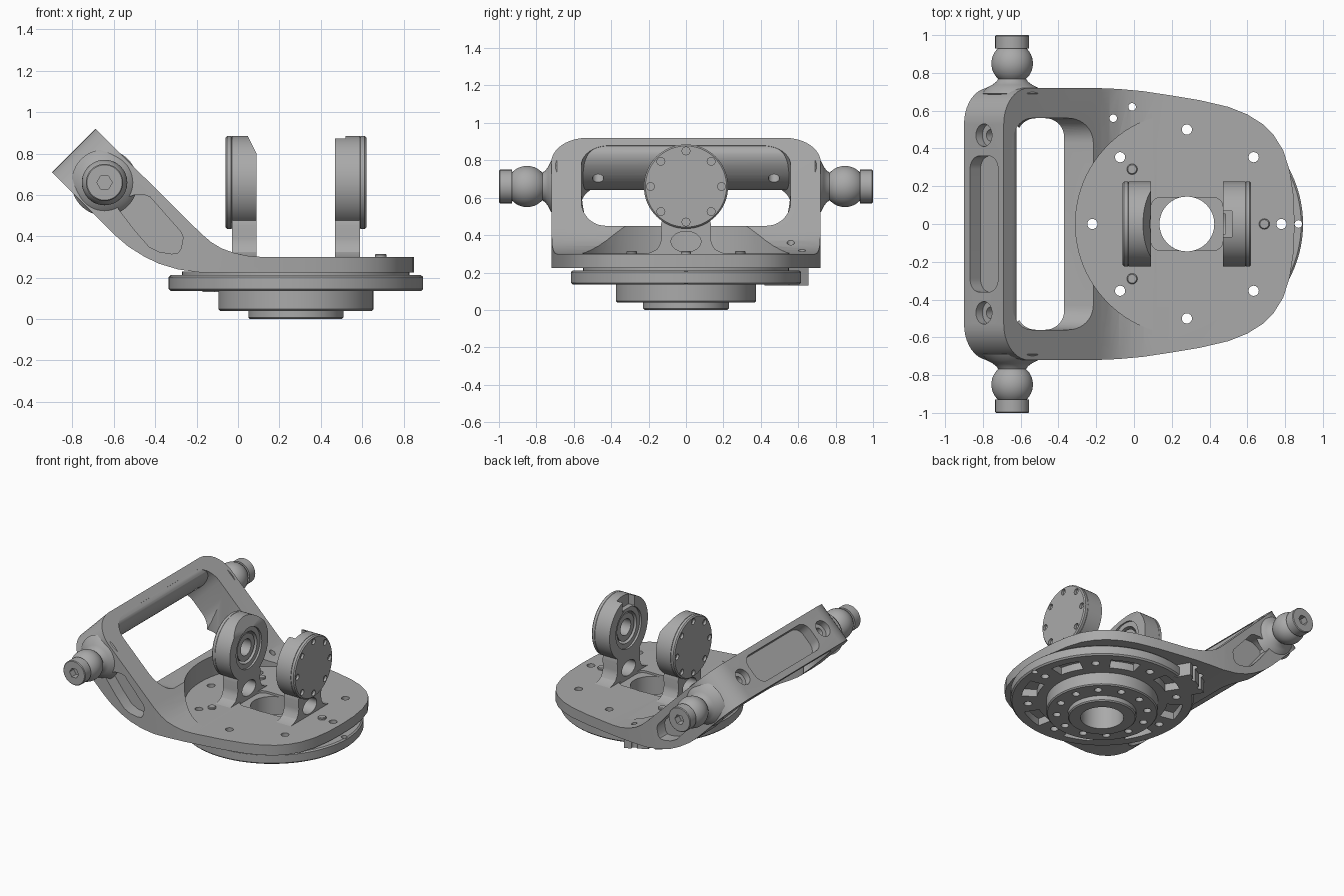
import bpy, bmesh
from math import sin, cos, pi, radians
from mathutils import Vector, Matrix

if "Cube" in bpy.data.objects:
    bpy.data.objects.remove(bpy.data.objects["Cube"])

metal = bpy.data.materials.new("machined grey")
metal.use_nodes = True
GREY = (0.40, 0.40, 0.40, 1)
metal.diffuse_color = GREY
metal.node_tree.nodes["Principled BSDF"].inputs["Base Color"].default_value = GREY

# Axes: S runs down the sloped handle, N is square to its face
X, Y, Z = Vector((1, 0, 0)), Vector((0, 1, 0)), Vector((0, 0, 1))
S, N = (X - Z).normalized(), (X + Z).normalized()
CX = 0.28          # turning axis of the base
LUG_Z = 0.66       # pivot height


def finish(name, bm):
    bmesh.ops.recalc_face_normals(bm, faces=bm.faces)
    mesh = bpy.data.meshes.new(name)
    bm.to_mesh(mesh)
    bm.free()
    obj = bpy.data.objects.new(name, mesh)
    bpy.context.collection.objects.link(obj)
    mesh.materials.append(metal)
    return obj


def prism(name, pts, u, v, a, b):
    """Extrude a 2D outline in the u, v plane from a to b along u x v."""
    bm, w = bmesh.new(), u.cross(v)
    face = bm.faces.new([bm.verts.new(u * p + v * q + w * a) for p, q in pts])
    new = bmesh.ops.extrude_face_region(bm, geom=[face])["geom"]
    bmesh.ops.translate(bm, vec=w * (b - a), verts=[g for g in new if isinstance(g, bmesh.types.BMVert)])
    return finish(name, bm)


def lathe(name, profile, origin, axis, steps=64):
    """Spin (radius, height) points about an axis."""
    bm = bmesh.new()
    side = X if abs(axis.x) < 0.5 else Y
    vs = [bm.verts.new(origin + side * r + axis * h) for r, h in profile]
    es = [bm.edges.new(p) for p in zip(vs, vs[1:])]
    bmesh.ops.spin(bm, geom=vs + es, cent=origin, axis=axis, angle=2 * pi, steps=steps)
    bmesh.ops.remove_doubles(bm, verts=bm.verts, dist=0.0005)
    return finish(name, bm)


def arc(p, q, rx, ry=None, a=0, b=360, n=32):
    ry = ry or rx
    count = n if b - a == 360 else n + 1
    return [(p + rx * cos(radians(a + (b - a) * i / n)),
             q + ry * sin(radians(a + (b - a) * i / n))) for i in range(count)]


def rounded(p0, p1, q0, q1, r):
    return (arc(p1 - r, q1 - r, r, a=0, b=90, n=10) + arc(p0 + r, q1 - r, r, a=90, b=180, n=10)
            + arc(p0 + r, q0 + r, r, a=180, b=270, n=10) + arc(p1 - r, q0 + r, r, a=270, b=360.001, n=10))


def combine(obj, tool, op="DIFFERENCE"):
    mod = obj.modifiers.new("cut", "BOOLEAN")
    mod.operation, mod.solver, mod.object = op, "EXACT", tool
    graph = bpy.context.evaluated_depsgraph_get()
    mesh = bpy.data.meshes.new_from_object(obj.evaluated_get(graph))
    obj.modifiers.clear()
    obj.data = mesh
    bpy.data.objects.remove(tool)


def drill(obj, p, q, r, u, v, a, b, n=24):
    combine(obj, prism("drill", arc(p, q, r, n=n), u, v, a, b))


def ring(r, count, start=0):
    return [(r * cos(start + 2 * pi * i / count), r * sin(start + 2 * pi * i / count)) for i in range(count)]


# Yoke: side profile trimmed by the plan outline and the rounded handle outline
side = [(-.69, .92), (-.9, .71), (-.6, .41), (-.53, .35), (-.45, .3), (-.38, .267), (-.29, .24),
        (-.18, .225), (.95, .225), (.95, .3), (.12, .3), (.05, .305), (-.02, .32), (-.08, .342),
        (-.13, .372), (-.18, .415)]
yoke = prism("yoke", side, X, Z, -.8, .8)
half = [(.845, .15), (.825, .28), (.79, .39), (.74, .47), (.68, .53), (.6, .58), (.5, .62), (.35, .655),
        (.2, .68), (.05, .703), (-.08, .715), (-.2, .72), (-1.2, .72)]
plan = [(.85, 0)] + half + [(x, -y) for x, y in reversed(half)]
combine(yoke, prism("plan", plan, X, Y, -.1, 1.2), "INTERSECT")
combine(yoke, prism("corners", rounded(-1.138, 2, -.721, .721, .19), S, Y, -2, 2), "INTERSECT")

# Hand opening, lowered cross rim and round floor
combine(yoke, prism("slot", rounded(-1.08, -.69, -.56, .56, .15), S, Y, -.5, .5))
combine(yoke, prism("drop", rounded(-.62, -.37, -.56, .56, .1), X, Y, .1, 1.2))
combine(yoke, prism("rim", rounded(-.56, .56, .45, 1.2, .13), Y, Z, -.5, .05))
combine(yoke, prism("floor", arc(CX, 0, .59, n=96), X, Y, .301, 1.2))

# Rounded grip, with back pocket and screw seats
grip = [(-1.1, -.13)] + arc(-1.06, .0145, .08, .147, -90, 90, 20) + [(-1.1, .16)]
combine(yoke, prism("grip", grip, S, N, -.6, .6), "UNION")
combine(yoke, prism("back_pocket", rounded(-.36, .36, -.09, .12, .07), Y, N, -1.3, -1.06))
for k in (-1, 1):
    drill(yoke, k * .47, .0145, .06, Y, N, -1.3, -1.09)
    drill(yoke, k * .47, .0145, .03, Y, N, -1.3, -.9)

# Side pockets in the arms
pocket = [(-.58, .535), (-.575, .56), (-.53, .59), (-.5, .6), (-.45, .6), (-.425, .59), (-.275, .42),
          (-.265, .395), (-.275, .34), (-.29, .32), (-.32, .315), (-.38, .325), (-.43, .35), (-.5, .43)]
for a, b in ((-.9, -.63), (.63, .9)):
    combine(yoke, prism("arm_pocket", pocket, X, Z, a, b))

# Stacked round base with a through bore
base = lathe("base_flange", [(.145, 0), (.222, 0), (.23, .008), (.23, .04), (.367, .04), (.375, .048),
             (.375, .135), (.605, .135), (.615, .145), (.615, .203), (.605, .212), (.55, .212),
             (.55, .23), (.145, .23), (.145, 0)], X * CX, Z, 96)
lug_block = prism("stop_block", [(.56, -.13), (.68, -.13), (.68, .13), (.56, .13)], X, Y, .131, .226)
lug_block.data.transform(Matrix.Translation(X * CX) @ Matrix.Rotation(radians(120), 4, "Z"))
for x, y in ((-.11, .56), (-.01, .62)):
    for part in (yoke, lug_block, base):
        drill(part, x, y, .02, X, Y, -.1, .6)

# Bolt circle, centre bore and shallow seat
for x, y in ring(.5, 8):
    for part in (yoke, base):
        drill(part, CX + x, y, .027, X, Y, -.1, .6)
drill(yoke, CX, 0, .145, X, Y, -.1, .8, 64)
combine(yoke, prism("seat", rounded(.09, .47, -.14, .14, .05), X, Y, .285, .6))
drill(base, .87, 0, .02, X, Y, -.1, .6)

# Underside windows and inner bolt holes
for i in range(8):
    c = 45 * i + 22.5
    window = arc(CX, 0, .545, a=c - 11, b=c + 11, n=6) + arc(CX, 0, .44, a=c - 11, b=c + 11, n=6)[::-1]
    combine(base, prism("window", window, X, Y, .1, .19))
for x, y in ring(.305, 12, .26):
    drill(base, CX + x, y, .026, X, Y, -.1, .1, 16)

# Locating pins
for x, y in ((.69, 0), (-.01, .29), (-.01, -.29)):
    lathe("locating_pin", [(0, .28), (.028, .28), (.028, .31), (.023, .315), (0, .315)], Vector((x, y, 0)), Z, 24)

# Pair of pivot lugs facing each other across the axis
foot = [(.135, .45), (.13, .39), (.137, .355), (.155, .325), (.19, .307), (.225, .3), (.225, .285)]
outline = arc(0, LUG_Z, .225, a=-55, b=235, n=56) + [(-y, z) for y, z in foot] + foot[::-1]
lugs = []
for name, k in (("left_pivot", 1), ("right_pivot", -1)):
    def span(d0, d1):
        return sorted((CX + k * d0, CX + k * d1))
    lug = prism(name + "_lug", outline, Y, Z, *span(.19, .31))
    drill(lug, 0, LUG_Z, .15, Y, Z, *span(.1, .205), 48)
    drill(lug, 0, LUG_Z, .115, Y, Z, *span(.1, .29), 48)
    combine(lug, prism("eye", arc(0, .365, .08, .055), Y, Z, *span(.1, .4)))
    out = X * k
    bearing = lathe(name + "_bearing", [(.06, .215), (.1, .215), (.1, .3), (.06, .3), (.06, .215)],
                    Vector((CX, 0, LUG_Z)), out, 40)
    cap = lathe(name + "_cap", [(0, .305), (.217, .305), (.225, .313), (.225, .332), (.217, .34), (0, .34)],
                Vector((CX, 0, LUG_Z)), out, 64)
    for y, z in ring(.19, 8):
        drill(cap, y, LUG_Z + z, .021, Y, Z, *span(.322, .4), 16)
    lugs.append(lug)
combine(lugs[0], prism("notch", [(.46, .8), (.52, .8), (.52, 1), (.46, 1)], X, Z, -.07, .07))
combine(lugs[1], prism("bevel", [(.045, .89), (.095, .79), (.2, .79), (.2, .95), (.045, .95)], X, Z, -.3, .3))

# Ball studs on each arm
ball = [(.11 * sin(t), .85 - .11 * cos(t)) for t in [radians(42 + 95 * i / 14) for i in range(15)]]
stud = [(0, .66), (.16, .69), (.135, .722), (.105, .737), (.085, .752)] + ball + [
    (.09, .93), (.09, .995), (.085, 1), (0, 1)]
for name, k in (("left_ball_stud", 1), ("right_ball_stud", -1)):
    obj = lathe(name, stud, Vector((-.645, 0, .66)), Y * k, 48)
    a, b = sorted((k * .95, k * 1.1))
    combine(obj, prism("socket", arc(-.645, .66, .037, n=6), X, Z, -b, -a))

# Smooth the round faces, keep the machined edges crisp
for obj in bpy.context.scene.objects:
    obj.select_set(obj.type == "MESH")
bpy.context.view_layer.objects.active = yoke
bpy.ops.object.shade_smooth_by_angle(angle=radians(28))
